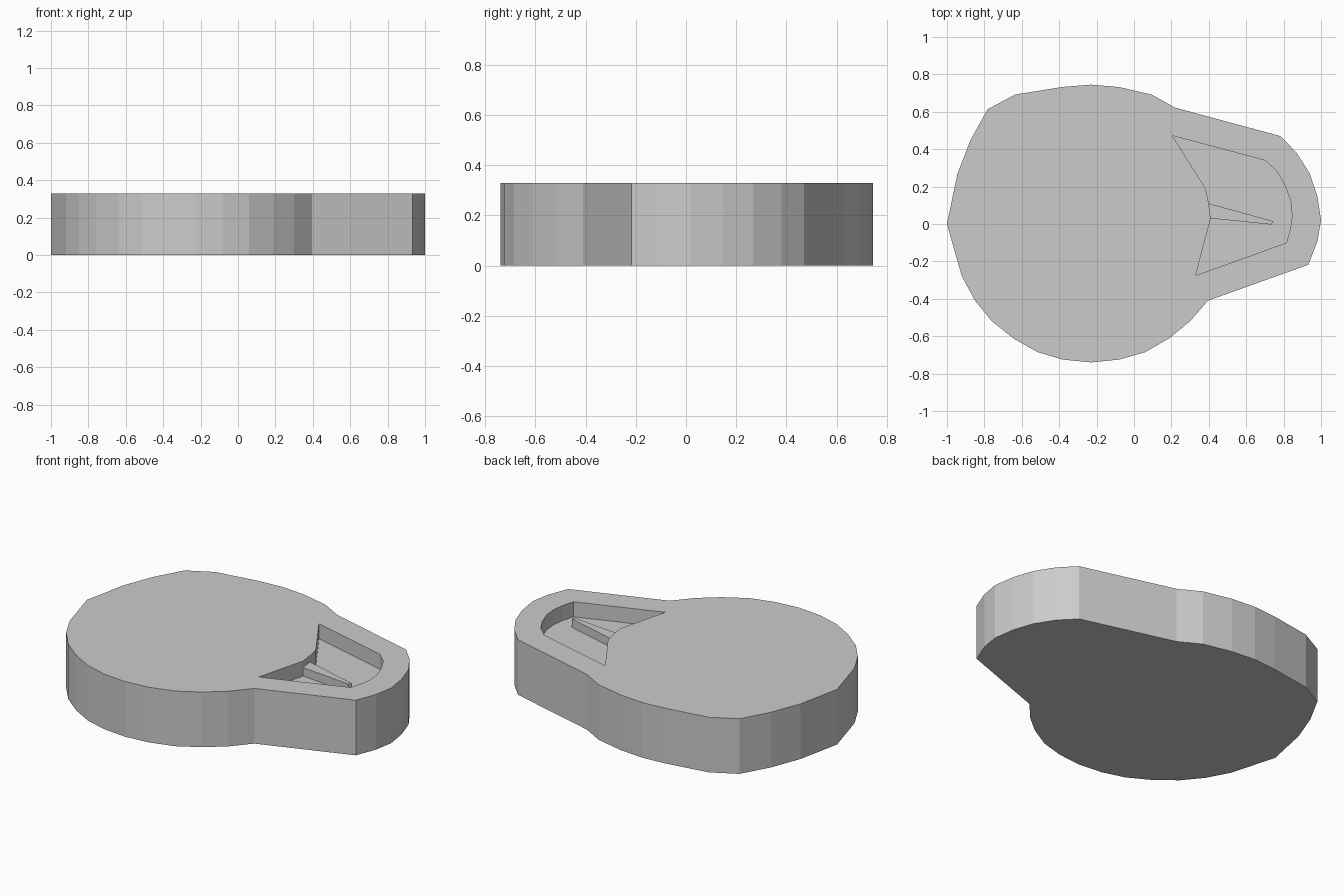
import bpy, bmesh

if "Cube" in bpy.data.objects:
    bpy.data.objects.remove(bpy.data.objects["Cube"])

HEIGHT, FLOOR_Z, RIDGE_Z, ABOVE = 0.33, 0.24, 0.291, 0.45


def prism(name, outline, z0, z1):
    """Straight-sided solid from a flat outline."""
    bm = bmesh.new()
    face = bm.faces.new([bm.verts.new((x, y, z0)) for x, y in outline])
    grown = bmesh.ops.extrude_face_region(bm, geom=[face])["geom"]
    top = [g for g in grown if isinstance(g, bmesh.types.BMVert)]
    bmesh.ops.translate(bm, verts=top, vec=(0, 0, z1 - z0))
    bmesh.ops.recalc_face_normals(bm, faces=bm.faces)
    mesh = bpy.data.meshes.new(name)
    bm.to_mesh(mesh)
    bm.free()
    obj = bpy.data.objects.new(name, mesh)
    bpy.context.collection.objects.link(obj)
    return obj


def cut(target, cutter):
    """Subtract the cutter, then remove it."""
    cutter.hide_render = True
    mod = target.modifiers.new("cut", "BOOLEAN")
    mod.operation, mod.solver, mod.object = "DIFFERENCE", "EXACT", cutter
    bpy.context.view_layer.objects.active = target
    bpy.ops.object.modifier_apply(modifier=mod.name)
    bpy.data.objects.remove(cutter)


# Slab: rounded disc with a tapering nose
body = prism("body", [
    (-1, 0), (-0.92, -0.28), (-0.85, -0.41), (-0.76, -0.52), (-0.64, -0.615),
    (-0.515, -0.685), (-0.38, -0.725), (-0.23, -0.74), (-0.08, -0.725),
    (0.06, -0.685), (0.19, -0.61), (0.30, -0.52), (0.395, -0.41),
    (0.932, -0.218), (0.98, -0.095), (1, 0.02), (0.98, 0.15), (0.94, 0.27),
    (0.87, 0.38), (0.783, 0.47), (0.22, 0.622), (0.094, 0.692), (-0.08, 0.732),
    (-0.23, 0.745), (-0.38, 0.733), (-0.636, 0.692), (-0.783, 0.613),
    (-0.875, 0.447), (-0.945, 0.265)], 0, HEIGHT)

# Recess in the nose, with a low wedge-shaped ridge left standing on its floor
rim = [(0.41, 0.03), (0.33, -0.275), (0.815, -0.10), (0.835, -0.03), (0.845, 0.04),
       (0.838, 0.12), (0.81, 0.2), (0.765, 0.28), (0.70, 0.34), (0.205, 0.472),
       (0.383, 0.19), (0.40, 0.11)]
ridge = [(0.745, 0.015), (0.735, -0.003)]
cut(body, prism("recess_upper", rim, RIDGE_Z, ABOVE))
cut(body, prism("recess_floor", rim + ridge, FLOOR_Z, ABOVE))
